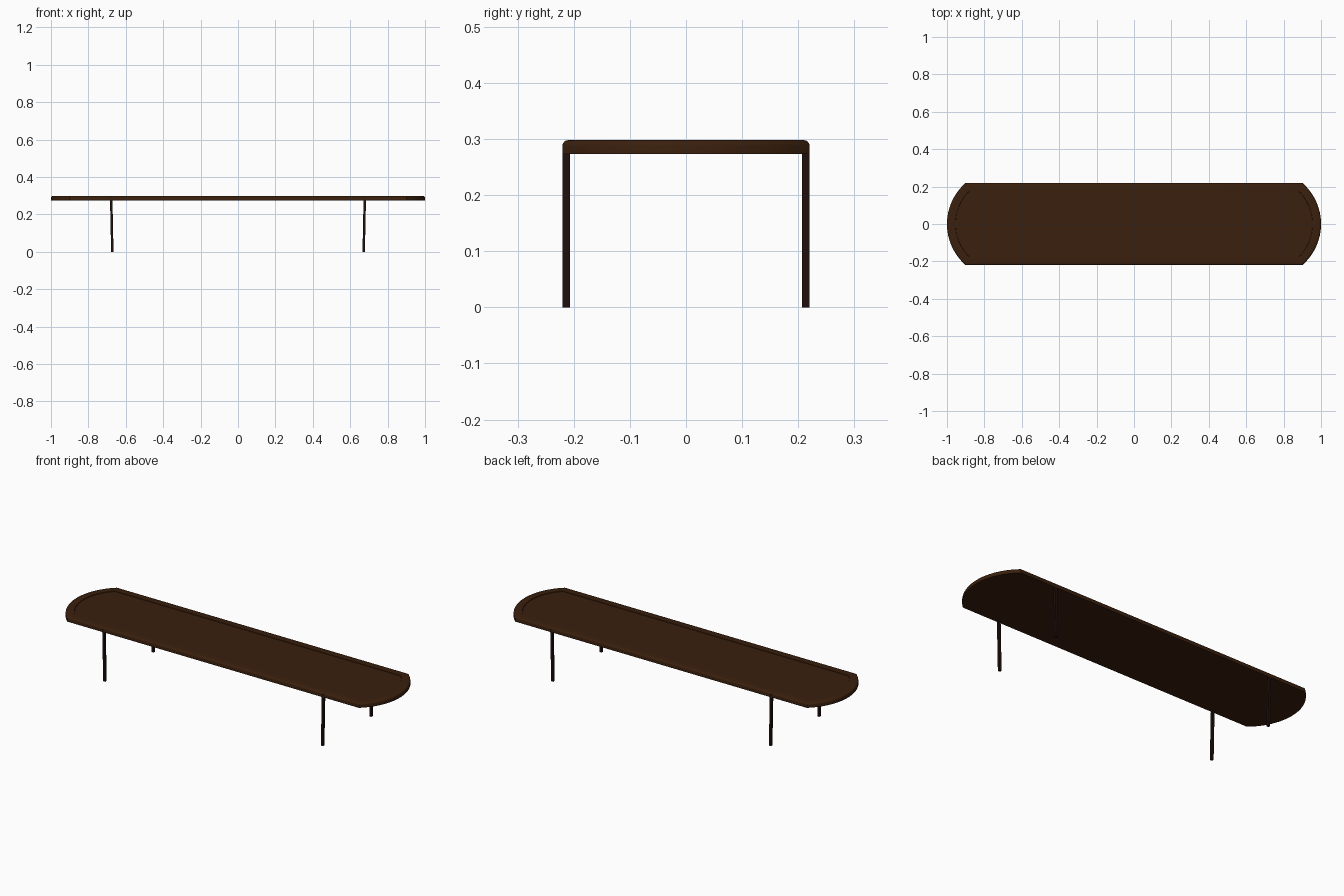
import bpy
import bmesh
import math

cube = bpy.data.objects.get("Cube")
if cube:
    bpy.data.objects.remove(cube, do_unlink=True)


def material(name, rgb):
    mat = bpy.data.materials.new(name)
    mat.use_nodes = True
    mat.diffuse_color = (*rgb, 1)
    mat.node_tree.nodes["Principled BSDF"].inputs["Base Color"].default_value = (*rgb, 1)
    return mat


def finish(bm, name, mat):
    bmesh.ops.recalc_face_normals(bm, faces=bm.faces[:])
    mesh = bpy.data.meshes.new(name)
    bm.to_mesh(mesh)
    bm.free()
    mesh.materials.append(mat)
    obj = bpy.data.objects.new(name, mesh)
    bpy.context.collection.objects.link(obj)
    return obj


wood = material("dark walnut", (0.042, 0.014, 0.004))
leg_wood = material("dark leg", (0.014, 0.005, 0.004))

# Tabletop outline: straight long sides with an arc at each end
HALF_DEPTH, RADIUS, STEPS = 0.22, 0.292, 24
CENTRE = 1 - RADIUS


def outline(inset):
    r = RADIUS - inset
    sweep = math.asin((HALF_DEPTH - inset) / r)
    points = []
    for side in (1, -1):
        for i in range(STEPS + 1):
            a = sweep * (2 * i / STEPS - 1)
            points.append((side * (CENTRE + r * math.cos(a)), side * r * math.sin(a)))
    return points


# Tabletop: rounded rim around a slightly sunken panel, as (inset, height) rings
BEVEL, TOP = 0.01, 0.298
rings = [(0, 0.273)]
for i in range(5):
    a = math.radians(22.5 * i)
    rings.append((BEVEL * (1 - math.cos(a)), TOP - BEVEL + BEVEL * math.sin(a)))
rings += [(0.045, TOP), (0.046, TOP - 0.003)]

bm = bmesh.new()
loops = [[bm.verts.new((x, y, z)) for x, y in outline(inset)] for inset, z in rings]
for low, high in zip(loops, loops[1:]):
    for i in range(len(low)):
        j = (i + 1) % len(low)
        bm.faces.new((low[i], low[j], high[j], high[i]))
bm.faces.new(loops[0])
bm.faces.new(loops[-1])
top = finish(bm, "tabletop", wood)
bpy.ops.object.select_all(action="DESELECT")
top.select_set(True)
bpy.context.view_layer.objects.active = top
bpy.ops.object.shade_smooth_by_angle(angle=math.radians(30))

# Four thin square legs, leaning very slightly inward toward the floor
THICK, LEG_TOP = 0.013, 0.291
for sx, side in ((1, "left"), (-1, "right")):
    for sy, end in ((-1, "front"), (1, "back")):
        bm = bmesh.new()
        bmesh.ops.create_cube(bm, size=1)
        for v in bm.verts:
            x = 0.678 if v.co.z > 0 else 0.672
            v.co = (sx * x + v.co.x * THICK,
                    sy * (HALF_DEPTH - THICK / 2) + v.co.y * THICK,
                    (v.co.z + 0.5) * LEG_TOP)
        finish(bm, f"{end}_{side}_leg", leg_wood)
